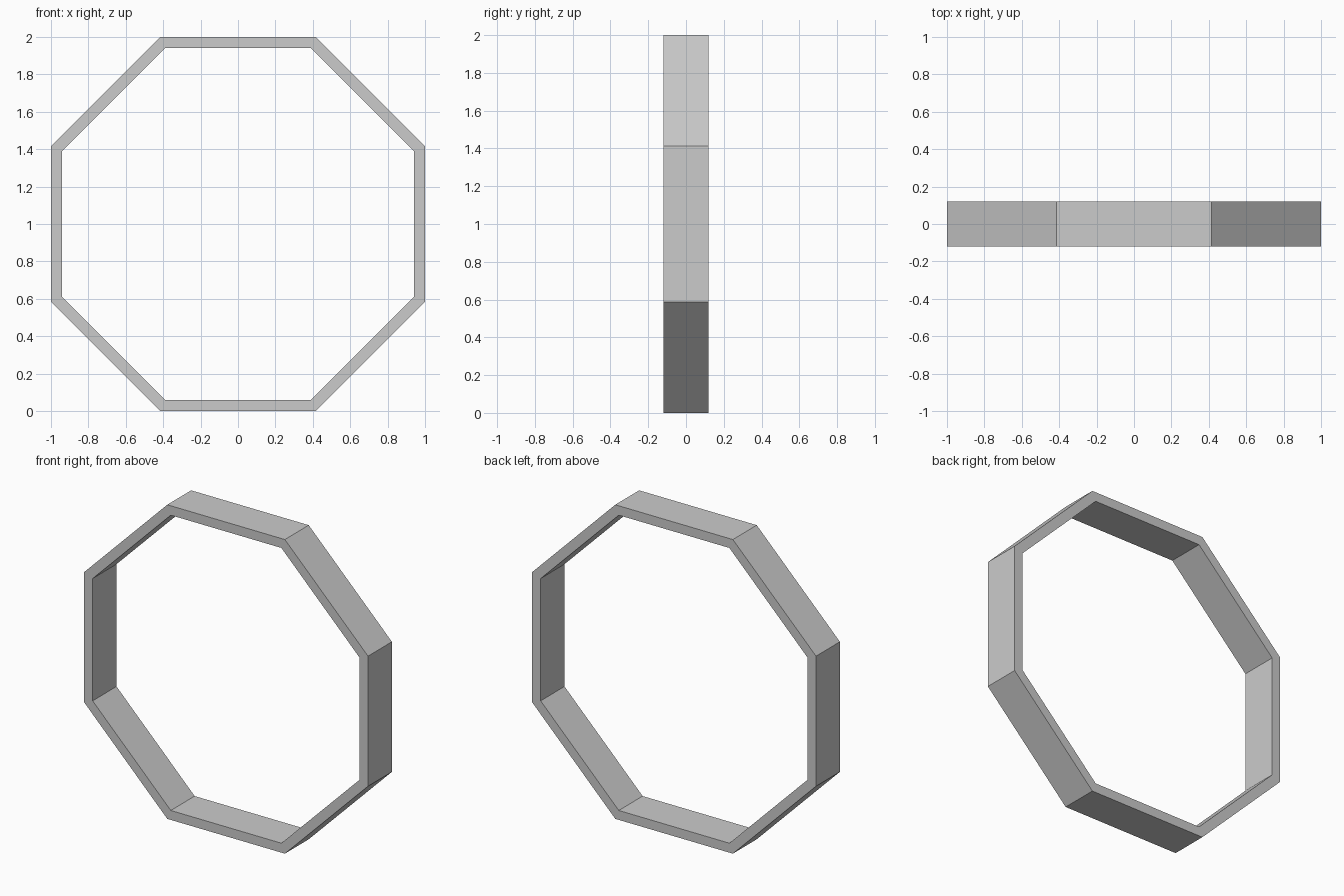
import bpy
import bmesh
from math import cos, sin, pi

if "Cube" in bpy.data.objects:
    bpy.data.objects.remove(bpy.data.objects["Cube"])

SIDES = 8
OUTER, INNER = 1.0, 0.94   # distance from centre to the flats
HALF_DEPTH = 0.12
CENTRE_Z = 1.0


def ring(bm, apothem, y):
    """Octagon of vertices in the xz plane with flats on top and bottom."""
    r = apothem / cos(pi / SIDES)
    angles = [2 * pi * (i + 0.5) / SIDES for i in range(SIDES)]
    return [bm.verts.new((r * cos(a), y, CENTRE_Z + r * sin(a))) for a in angles]


# Octagonal frame: four loops bridged into a closed rectangular section
bm = bmesh.new()
section = [(OUTER, -HALF_DEPTH), (OUTER, HALF_DEPTH),
           (INNER, HALF_DEPTH), (INNER, -HALF_DEPTH)]
loops = [ring(bm, a, y) for a, y in section]
for k, loop in enumerate(loops):
    following = loops[(k + 1) % len(loops)]
    for i in range(SIDES):
        j = (i + 1) % SIDES
        bm.faces.new((loop[i], loop[j], following[j], following[i]))
bmesh.ops.recalc_face_normals(bm, faces=bm.faces[:])

mesh = bpy.data.meshes.new("octagonal_frame")
bm.to_mesh(mesh)
bm.free()
frame = bpy.data.objects.new("octagonal_frame", mesh)
bpy.context.collection.objects.link(frame)
